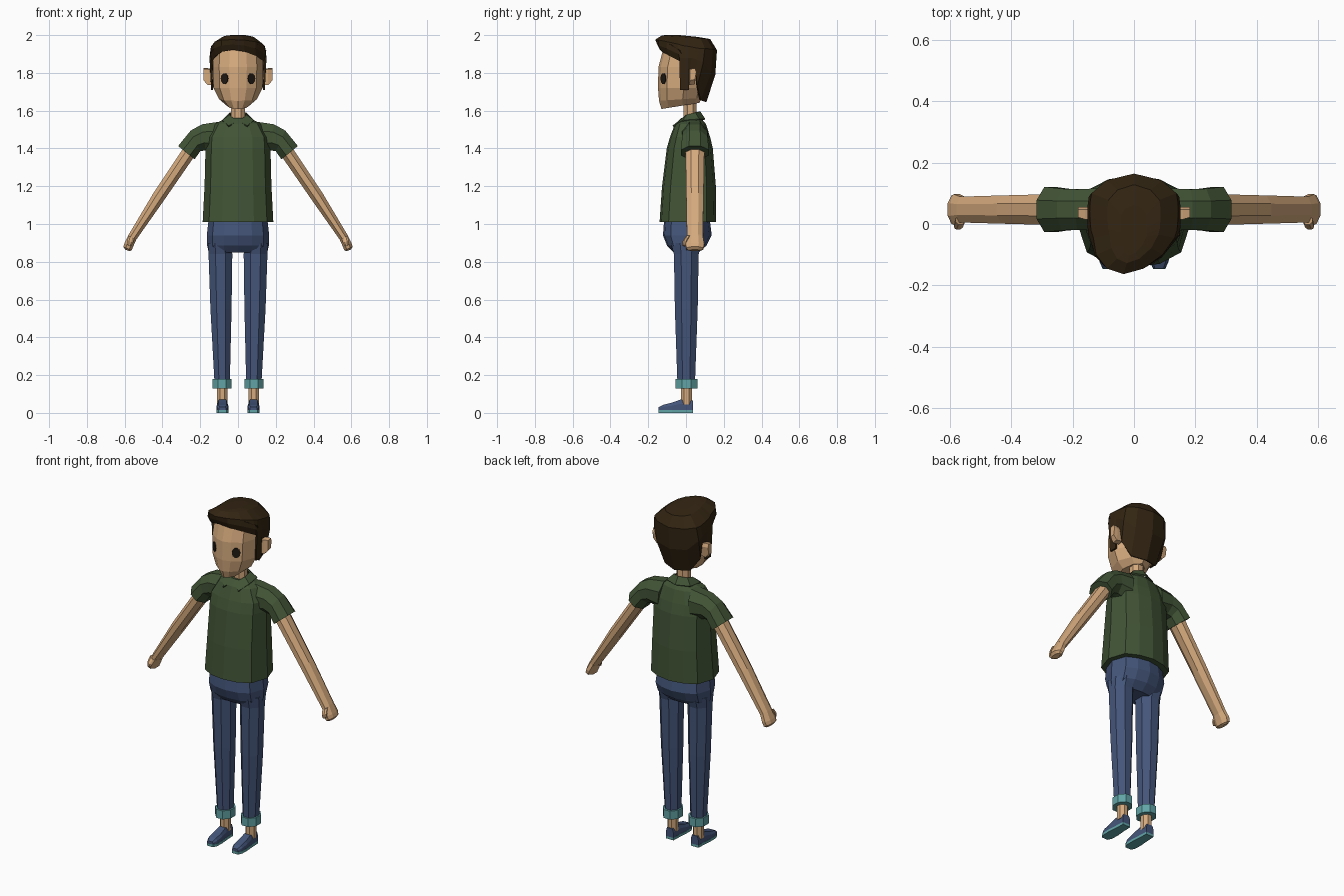
import bpy, bmesh, math
from mathutils import Vector

if "Cube" in bpy.data.objects:
    bpy.data.objects.remove(bpy.data.objects["Cube"])


def material(name, rgb):
    m = bpy.data.materials.new(name)
    m.diffuse_color = (*rgb, 1)
    m.use_nodes = True
    m.node_tree.nodes["Principled BSDF"].inputs["Base Color"].default_value = m.diffuse_color
    return m


SKIN = material("skin", (0.66, 0.40, 0.205))
HAIR = material("dark_brown_hair", (0.032, 0.018, 0.006))
SHIRT = material("green_cloth", (0.053, 0.088, 0.036))
DENIM = material("blue_denim", (0.058, 0.092, 0.195))
TEAL = material("teal_trim", (0.12, 0.37, 0.38))
EYE = material("eye_black", (0.014, 0.010, 0.007))


def finish(name, bm, mat, mirror=False, thick=0):
    bmesh.ops.recalc_face_normals(bm, faces=bm.faces)
    me = bpy.data.meshes.new(name)
    bm.to_mesh(me)
    bm.free()
    me.materials.append(mat)
    ob = bpy.data.objects.new(name, me)
    bpy.context.collection.objects.link(ob)
    if mirror:
        ob.modifiers.new("mirror", 'MIRROR').use_mirror_merge = False
    if thick:
        s = ob.modifiers.new("thickness", 'SOLIDIFY')
        s.thickness, s.offset = thick, -1
    return ob


def loft(name, rings, mat, mirror=False, closed=True, caps=(True, True), thick=0):
    """Skin a list of equal-length point rings."""
    bm = bmesh.new()
    vs = [[bm.verts.new(p) for p in r] for r in rings]
    n = len(rings[0])
    for a, b in zip(vs, vs[1:]):
        for i in range(n if closed else n - 1):
            j = (i + 1) % n
            bm.faces.new((a[i], a[j], b[j], b[i]))
    if caps[0]:
        bm.faces.new(vs[0])
    if caps[1]:
        bm.faces.new(vs[-1])
    return finish(name, bm, mat, mirror, thick)


def both_sides(half):
    """Half outline from front centre to back centre -> full closed outline."""
    return half + [(-p[0], *p[1:]) for p in reversed(half[1:-1])]


BODY = both_sides([(0, -1), (.45, -.93), (.82, -.68), (1, 0), (.82, .66), (.45, .9), (0, 1)])
HEAD = both_sides([(0, -1), (.35, -.9), (.75, -.62), (1, .1), (.62, .75), (0, 1)])
OCT = [(math.cos(a), math.sin(a)) for a in (math.pi * (k + .5) / 4 for k in range(8))]
OCT = [(x * 1.08, y * 1.08) for x, y in OCT]


def section(unit, hw, y0, y1, z, cx=0, tilt=0):
    c, h = (y0 + y1) / 2, (y1 - y0) / 2
    return [(cx + u * hw, c + v * h, z + tilt * v) for u, v in unit]


def limb_ring(top, bottom, hy, yc=.047):
    """Ring whose upper and lower points lie in the xz plane."""
    t, b = Vector((top[0], yc, top[1])), Vector((bottom[0], yc, bottom[1]))
    m, h = (t + b) / 2, (t - b) / 2
    return [m + h * u + Vector((0, hy * v, 0)) for u, v in OCT]


# Shirt body, sleeves and collar
loft("shirt_body", [section(BODY, *r) for r in (
    (.187, -.14, .16, 1.01), (.177, -.127, .158, 1.2), (.172, -.102, .142, 1.4),
    (.168, -.085, .128, 1.46), (.125, -.058, .105, 1.53), (.06, -.025, .08, 1.56))], SHIRT)
loft("sleeve", [limb_ring(*r) for r in (
    ((.09, 1.543), (.11, 1.37), .07), ((.19, 1.528), (.172, 1.39), .066),
    ((.25, 1.495), (.2, 1.385), .068), ((.317, 1.413), (.23, 1.342), .074))], SHIRT, mirror=True)
loft("collar", [
    [(0, .075, 1.597), (.045, .05, 1.59), (.045, 0, 1.577), (.004, -.035, 1.545)],
    [(0, .102, 1.556), (.078, .07, 1.556), (.084, -.015, 1.55), (.05, -.072, 1.52)]],
    SHIRT, mirror=True, closed=False, caps=(False, False), thick=.008)

# Arms, hands and thumbs
loft("arm", [limb_ring(*r) for r in (
    ((.27, 1.43), (.21, 1.385), .05), ((.297, 1.39), (.24, 1.345), .05),
    ((.447, 1.165), (.392, 1.125), .046), ((.578, .945), (.54, .915), .042))], SKIN, mirror=True)
loft("hand", [limb_ring(*r) for r in (
    ((.577, .947), (.539, .915), .042), ((.6, .9), (.553, .885), .05),
    ((.607, .88), (.563, .86), .046), ((.597, .864), (.575, .857), .035))], SKIN, mirror=True)
loft("thumb", [limb_ring(*r) for r in (
    ((.58, .94), (.55, .92), .014, .012), ((.586, .912), (.556, .9), .014, -.004),
    ((.584, .888), (.566, .882), .008, -.01))], SKIN, mirror=True)

# Trousers, cuffs and ankles
loft("trouser_hips", [section(BODY, *r) for r in (
    (.155, -.115, .125, 1.03), (.165, -.122, .136, .94),
    (.163, -.1, .108, .885), (.155, -.065, .065, .848))], DENIM)
loft("trouser_leg", [section(OCT, *r) for r in (
    (.062, -.08, .085, .9, .096), (.063, -.064, .067, .84, .093), (.056, -.059, .062, .55, .09),
    (.041, -.046, .048, .17, .084))], DENIM, mirror=True)
loft("cuff", [section(OCT, .05, -.056, .06, z, .084) for z in (.13, .18)], TEAL, mirror=True)
loft("ankle", [section(OCT, .028, -.027, .032, z, .083) for z in (.045, .15)], SKIN, mirror=True)


# Shoes: same outline used for upper and sole
def shoe_rings(grow, sole):
    rings = []
    for y, h, w in ((.036, .066, .024), (-.03, .07, .027), (-.075, .054, .031),
                    (-.12, .043, .03), (-.145, .03, .019)):
        w, z0, z1 = w + grow, (0 if sole else .014), (.015 if sole else h)
        k = 1 if sole else .72
        zm = z0 + (z1 - z0) * .6
        rings.append([(.082 + x, y - grow * (y < -.1), z) for x, z in (
            (-w, z0), (w, z0), (w, zm), (w * k, z1), (-w * k, z1), (-w, zm))])
    return rings


loft("shoe_upper", shoe_rings(0, False), DENIM, mirror=True)
loft("shoe_sole", shoe_rings(.001, True), TEAL, mirror=True)

# Neck, head and ears
loft("neck", [section(OCT, .037, -.012, .056, z) for z in (1.53, 1.66)], SKIN)
loft("head", [section(HEAD, *r) for r in (
    (.06, -.13, .07, 1.625, 0, .016), (.1, -.143, .085, 1.66, 0, .008), (.129, -.148, .1, 1.72),
    (.133, -.146, .11, 1.83), (.13, -.125, .115, 1.91), (.08, -.08, .09, 1.955))], SKIN)
loft("ear", [[(x, y0, z0), (x, y1, z0 + .005), (x, y1 + .008, z1 - .02), (x, y1, z1), (x, y0, z1 - .005)]
             for x, y0, y1, z0, z1 in ((.12, .015, .045, 1.74, 1.815), (.16, .015, .047, 1.735, 1.825),
                                       (.182, .022, .047, 1.76, 1.825))], SKIN, mirror=True)

# Eyes: thin plates lying on the angled cheek facets
plate = [(.019 * math.cos(a), .029 * math.sin(a)) for a in (math.pi * k / 5 for k in range(10))]
loft("eye", [[(.07 + u + off * .58, -.1175 + .73 * u - off * .81, 1.77 + v) for u, v in plate]
             for off in (-.003, .005)], EYE, mirror=True)

# Hair: hairline, widest ring, upper ring, crown
hairline = [(0, -.138, 1.922), (.06, -.128, 1.912), (.105, -.088, 1.89), (.138, -.03, 1.86),
            (.142, -.032, 1.71), (.142, .015, 1.71), (.143, .02, 1.82), (.143, .05, 1.82),
            (.137, .06, 1.73), (.085, .078, 1.655), (0, .108, 1.645)]
middle = [(0, -.152, 1.95), (.06, -.145, 1.945), (.11, -.105, 1.93), (.146, -.04, 1.9),
          (.15, -.035, 1.88), (.151, .01, 1.88), (.151, .03, 1.88), (.151, .06, 1.87),
          (.147, .09, 1.85), (.1, .133, 1.8), (0, .155, 1.79)]
upper = [(0, -.163, 1.976), (.06, -.145, 1.974), (.108, -.1, 1.965), (.132, -.045, 1.953),
         (.14, -.02, 1.945), (.143, .015, 1.94), (.144, .04, 1.935), (.143, .07, 1.93),
         (.138, .1, 1.93), (.09, .142, 1.925), (0, .164, 1.92)]
crown = [(x * .6, y * .78, 1.992 - .06 * (y + .05)) for x, y, z in upper]
summit = [(x * .3, y * .5 - .02, 2.0 - .05 * max(0, y + .03)) for x, y, z in upper]
# the fringe is swept slightly to one side
hair = [[(x - .3 * max(0, -y - .05), y, z) for x, y, z in both_sides(r)]
        for r in (hairline, middle, upper, crown, summit)]
loft("hair", hair, HAIR, caps=(False, True), thick=.01)

# Swept lock beside the parting
loft("hair_lock", [[(x - .022, y, z), (x + .022, y + .01, z - .012), (x + .018, y + .02, z - .04),
                    (x - .018, y + .01, z - .035)] for x, y, z in (
    (-.05, -.148, 1.975), (.02, -.138, 1.978), (.085, -.095, 1.965), (.128, -.04, 1.93))], HAIR)
